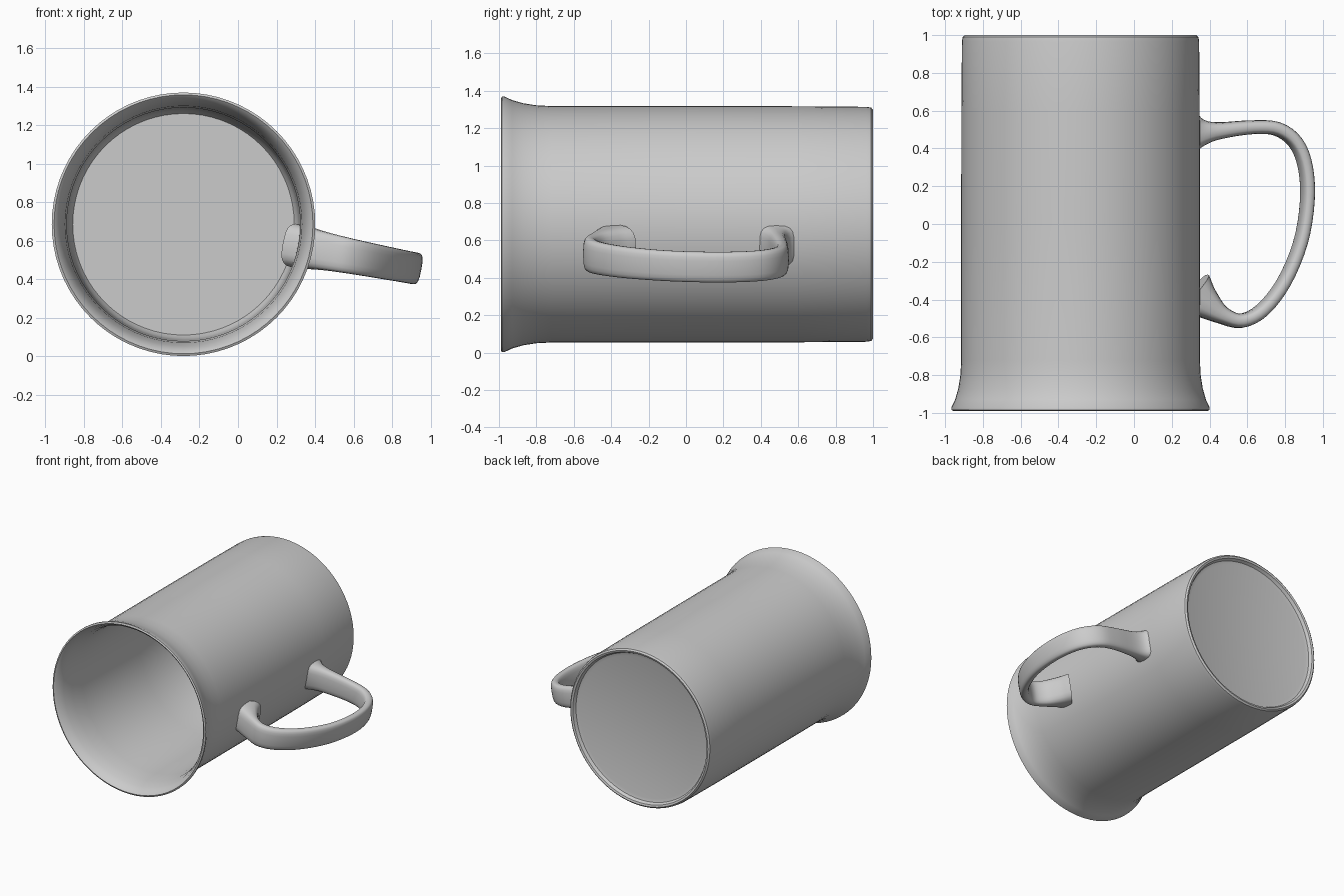
import bpy, bmesh, math
from mathutils import Vector

if "Cube" in bpy.data.objects:
    bpy.data.objects.remove(bpy.data.objects["Cube"])

CX, CZ = -0.283, 0.686      # mug axis, parallel to y
TILT = math.radians(-10.8)  # handle direction around the axis


def finish(name, bm):
    bmesh.ops.recalc_face_normals(bm, faces=bm.faces)
    me = bpy.data.meshes.new(name)
    bm.to_mesh(me)
    bm.free()
    ob = bpy.data.objects.new(name, me)
    bpy.context.collection.objects.link(ob)
    bpy.ops.object.select_all(action='DESELECT')
    ob.select_set(True)
    bpy.context.view_layer.objects.active = ob
    bpy.ops.object.shade_smooth_by_angle(angle=math.radians(40))
    return ob


def skin(bm, rings):
    for a, b in zip(rings, rings[1:]):
        n = len(a)
        for i in range(n):
            bm.faces.new((a[i], a[(i + 1) % n], b[(i + 1) % n], b[i]))
    bm.faces.new(rings[0])
    bm.faces.new(rings[-1])


# Mug body: lathed profile (radius, y) from the recessed base, round the lip, to the inner floor
profile = [(0.56, 0.965), (0.585, 0.972), (0.597, 0.995), (0.612, 1.0), (0.624, 0.99),
           (0.628, 0.965), (0.631, 0.6), (0.632, 0.0), (0.632, -0.72), (0.636, -0.80),
           (0.647, -0.87), (0.664, -0.93), (0.684, -0.972), (0.684, -0.984), (0.672, -0.99),
           (0.655, -0.975), (0.632, -0.92), (0.615, -0.84), (0.606, -0.72),
           (0.600, 0.0), (0.592, 0.87), (0.575, 0.9)]
SEG = 72
bm = bmesh.new()
rings = []
for r, y in profile:
    rings.append([bm.verts.new((CX + r * math.cos(2 * math.pi * i / SEG), y,
                                CZ + r * math.sin(2 * math.pi * i / SEG))) for i in range(SEG)])
skin(bm, rings)
finish("mug_body", bm)

# Handle: control points (distance from axis, y, half thickness, half width)
ctrl = [(0.605, 0.485, 0.12, 0.115), (0.655, 0.485, 0.072, 0.105), (0.74, 0.493, 0.046, 0.095),
        (0.92, 0.512, 0.037, 0.085), (1.06, 0.503, 0.037, 0.083), (1.16, 0.43, 0.036, 0.083),
        (1.212, 0.30, 0.034, 0.083), (1.222, 0.12, 0.033, 0.083), (1.185, -0.10, 0.033, 0.083),
        (1.095, -0.31, 0.034, 0.085), (0.98, -0.455, 0.036, 0.088), (0.865, -0.512, 0.038, 0.092),
        (0.76, -0.482, 0.047, 0.098), (0.67, -0.42, 0.085, 0.108), (0.605, -0.37, 0.13, 0.115)]


def smooth_path(points, steps):
    p = [Vector(q) for q in points]
    p = [2 * p[0] - p[1]] + p + [2 * p[-1] - p[-2]]
    out = []
    for a, b, c, d in zip(p, p[1:], p[2:], p[3:]):
        for k in range(steps):
            t = k / steps
            out.append(0.5 * (2 * b + (c - a) * t + (2 * a - 5 * b + 4 * c - d) * t * t
                              + (3 * b - a - 3 * c + d) * t ** 3))
    return out + [p[-2]]


radial = Vector((math.cos(TILT), 0, math.sin(TILT)))
across = Vector((-math.sin(TILT), 0, math.cos(TILT)))
along = Vector((0, 1, 0))
path = smooth_path(ctrl, 4)
SIDES = 20
bm = bmesh.new()
rings = []
for i, p in enumerate(path):
    q0, q1 = path[max(i - 1, 0)], path[min(i + 1, len(path) - 1)]
    tan = (radial * (q1[0] - q0[0]) + along * (q1[1] - q0[1])).normalized()
    nrm = tan.cross(across)
    centre = Vector((CX, 0, CZ)) + radial * p[0] + along * p[1]
    ring = []
    for k in range(SIDES):
        c, s = math.cos(2 * math.pi * k / SIDES), math.sin(2 * math.pi * k / SIDES)
        u = math.copysign(abs(c) ** 0.65, c) * p[2]
        v = math.copysign(abs(s) ** 0.65, s) * p[3]
        ring.append(bm.verts.new(centre + nrm * u + across * v))
    rings.append(ring)
skin(bm, rings)
finish("handle", bm)
